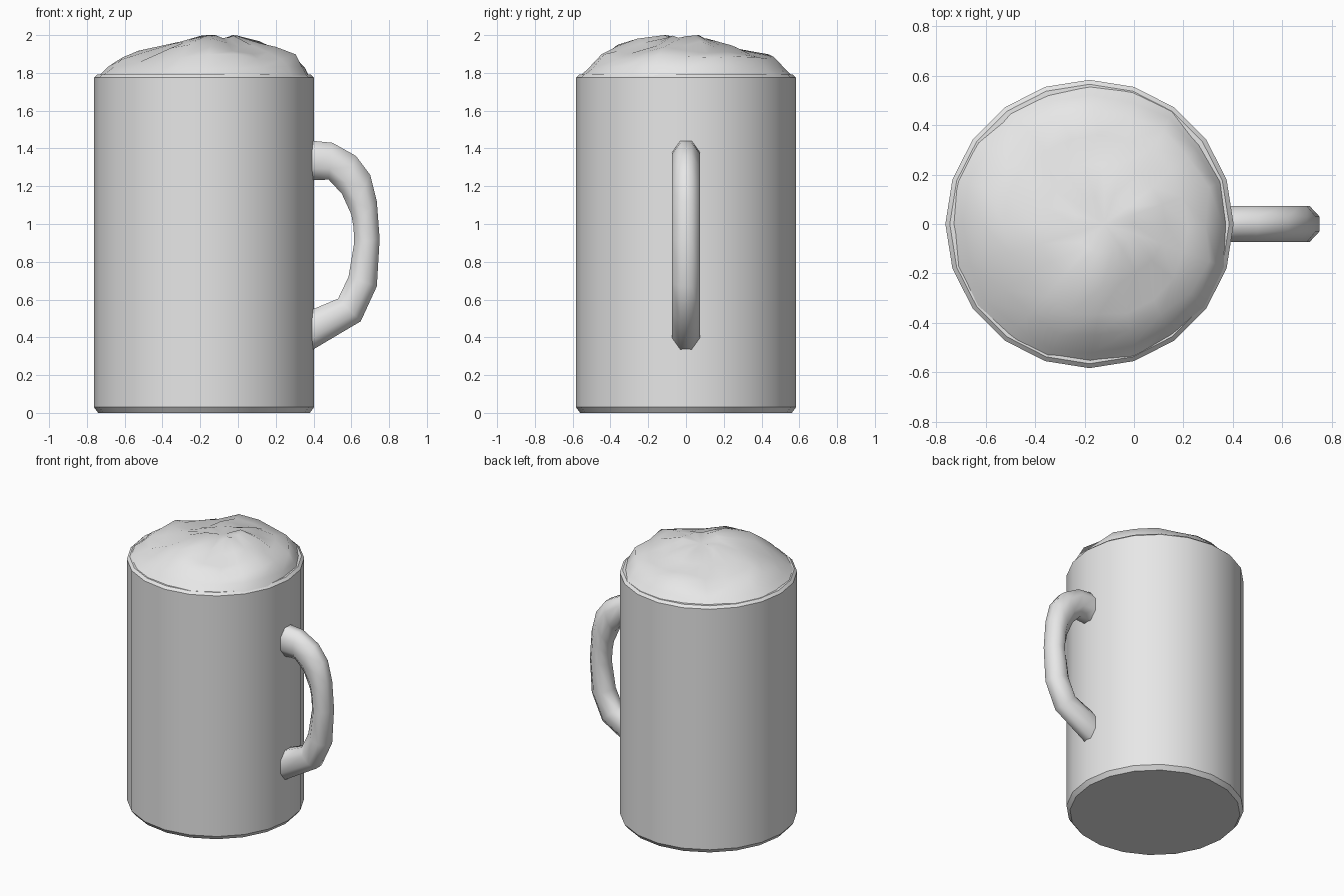
import bpy, math, random
from mathutils import Vector

if "Cube" in bpy.data.objects:
    bpy.data.objects.remove(bpy.data.objects["Cube"])

random.seed(4)
CX, SIDES = -0.18, 20

grey = bpy.data.materials.new("plain_grey")
grey.diffuse_color = (0.8, 0.8, 0.8, 1)
grey.use_nodes = True
grey.node_tree.nodes["Principled BSDF"].inputs["Base Color"].default_value = grey.diffuse_color


def make(name, verts, faces, angle):
    me = bpy.data.meshes.new(name)
    me.from_pydata(verts, [], faces)
    me.materials.append(grey)
    ob = bpy.data.objects.new(name, me)
    bpy.context.collection.objects.link(ob)
    bpy.ops.object.select_all(action='DESELECT')
    ob.select_set(True)
    bpy.context.view_layer.objects.active = ob
    bpy.ops.object.mode_set(mode='EDIT')
    bpy.ops.mesh.select_all(action='SELECT')
    bpy.ops.mesh.normals_make_consistent(inside=False)
    bpy.ops.object.mode_set(mode='OBJECT')
    bpy.ops.object.shade_smooth_by_angle(angle=math.radians(angle))
    return ob


def bridge(rings, n):
    """Quads between consecutive rings of n vertices."""
    return [(r * n + i, r * n + (i + 1) % n, (r + 1) * n + (i + 1) % n, (r + 1) * n + i)
            for r in range(rings - 1) for i in range(n)]


# Mug body: lathed profile with chamfered foot and rim
profile = [(0.56, 0), (0.583, 0.03), (0.583, 1.775), (0.565, 1.792), (0.50, 1.792)]
verts = [(CX + r * math.cos(math.tau * i / SIDES), r * math.sin(math.tau * i / SIDES), z)
         for r, z in profile for i in range(SIDES)]
faces = bridge(len(profile), SIDES)
faces += [tuple(range(SIDES)), tuple(range(4 * SIDES, 5 * SIDES))]
make("mug_body", verts, faces, 35)

# Foam: lumpy dome of rings, with a few broad peaks
peaks = [(0.0, 0.04, 0.045, 0.13), (-0.22, -0.12, 0.03, 0.14), (0.27, -0.1, 0.035, 0.1),
         (-0.6, 0.05, 0.03, 0.1), (-0.15, 0.46, 0.03, 0.12), (-0.2, -0.33, 0.045, 0.13)]
foam_rings = [(0.563, 1.782, 0.014, 0.0), (0.525, 1.825, 0.01, 0.012), (0.465, 1.868, 0.02, 0.017),
              (0.37, 1.89, 0.015, 0.014), (0.25, 1.922, 0.01, 0.013), (0.12, 1.945, 0.005, 0.008)]
verts = []
for k, (r, z, dr, dz) in enumerate(foam_rings):
    for i in range(SIDES):
        a = math.tau * i / SIDES
        q = r + random.uniform(-dr, dr)
        x, y = CX + 0.012 * k + q * math.cos(a), q * math.sin(a)
        h = z + random.uniform(-dz, dz)
        if k > 1:
            h += sum(p * math.exp(-((x - px)**2 + (y - py)**2) / (2 * s * s))
                     for px, py, p, s in peaks)
        verts.append((x, y, min(h, 2.0)))
faces = bridge(len(foam_rings), SIDES)
last = (len(foam_rings) - 1) * SIDES
verts.append((-0.12, 0, 1.965))
faces += [(last + i, last + (i + 1) % SIDES, len(verts) - 1) for i in range(SIDES)]
top = max(v[2] for v in verts)
verts = [(x, y, 1.782 + (z - 1.782) * 0.218 / (top - 1.782)) for x, y, z in verts]
foam = make("foam", verts, faces, 60)

# Handle: octagonal section swept between outer and inner edges
outer = [(0.34, 1.45), (0.40, 1.44), (0.50, 1.43), (0.625, 1.36), (0.70, 1.26), (0.735, 1.12),
         (0.75, 0.92), (0.735, 0.67), (0.65, 0.485), (0.40, 0.337), (0.34, 0.31)]
inner = [(0.34, 1.23), (0.40, 1.232), (0.48, 1.235), (0.55, 1.16), (0.60, 1.05), (0.612, 0.98),
         (0.615, 0.90), (0.585, 0.72), (0.53, 0.605), (0.40, 0.55), (0.34, 0.54)]
verts = []
for o, n in zip(outer, inner):
    o, n = Vector((o[0], 0, o[1])), Vector((n[0], 0, n[1]))
    mid, half = (o + n) / 2, (o - n) / 2
    for i in range(8):
        a = math.tau * (i + 0.5) / 8
        k = 1 / math.cos(math.pi / 8)
        verts.append(mid + half * math.cos(a) * k + Vector((0, 0.073 * math.sin(a) * k, 0)))
faces = bridge(len(outer), 8)
faces += [tuple(range(8)), tuple(range(len(verts) - 8, len(verts)))]
make("handle", verts, faces, 60)
